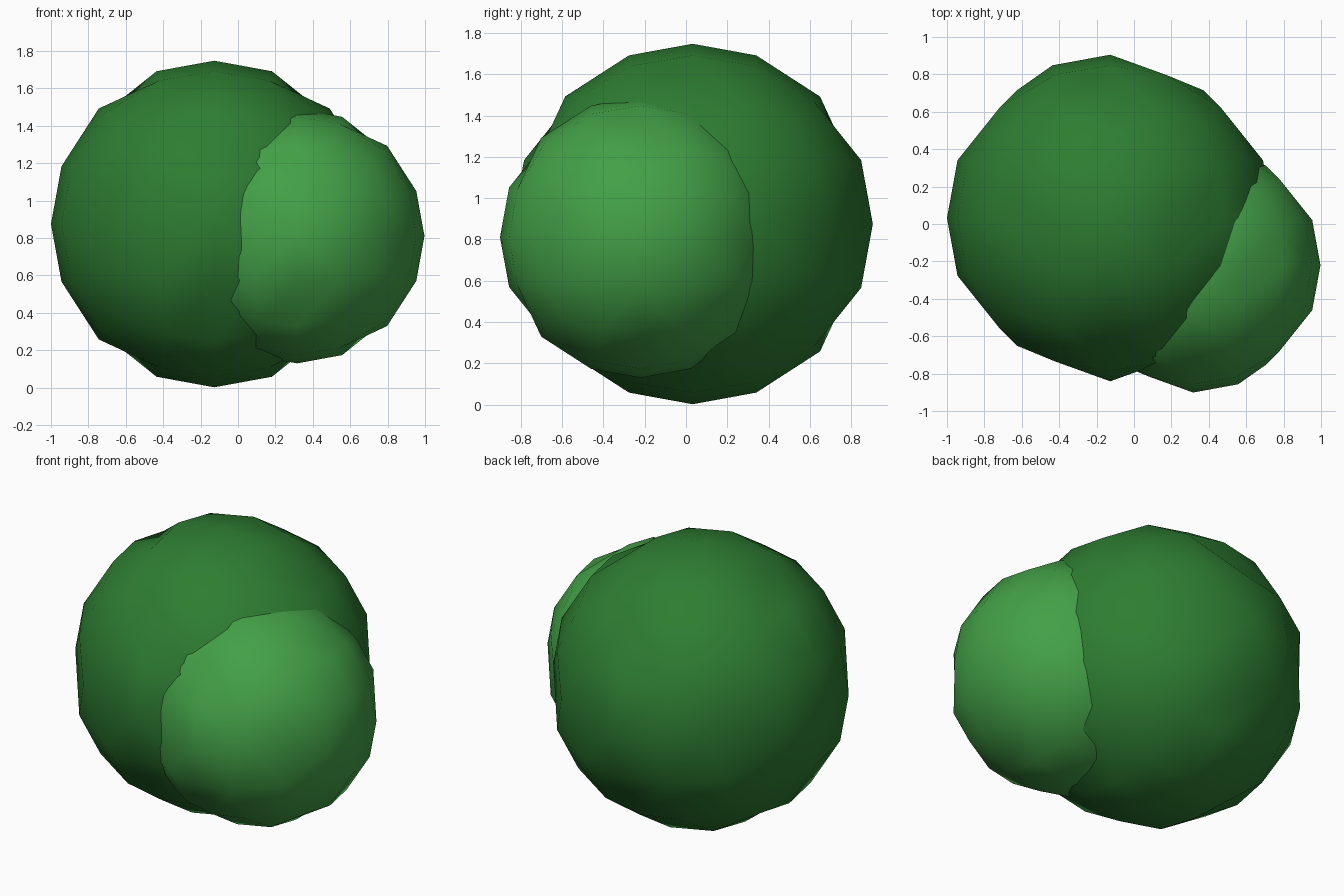
import bpy, bmesh
from math import sqrt
from mathutils import Vector

if "Cube" in bpy.data.objects:
    bpy.data.objects.remove(bpy.data.objects["Cube"])


def material(name, rgb):
    m = bpy.data.materials.new(name)
    m.diffuse_color = (*rgb, 1)
    m.use_nodes = True
    m.node_tree.nodes["Principled BSDF"].inputs["Base Color"].default_value = m.diffuse_color
    return m


def spherify(p):
    x, y, z = p
    X, Y, Z = x * x, y * y, z * z
    return Vector((x * sqrt(1 - Y / 2 - Z / 2 + Y * Z / 3),
                   y * sqrt(1 - X / 2 - Z / 2 + X * Z / 3),
                   z * sqrt(1 - X / 2 - Y / 2 + X * Y / 3)))


def find(bm, p):
    return min(bm.verts, key=lambda v: (v.co - Vector(p)).length)


def leaf_ball(name, centre, radius, mat, keep):
    # cube with a 4 x 4 grid on each side, rounded to a ball
    bm = bmesh.new()
    bmesh.ops.create_cube(bm, size=2)
    bmesh.ops.subdivide_edges(bm, edges=bm.edges[:], cuts=3, use_grid_fill=True)
    # ridges of the upright great circles turned across, for a chipped outline
    for s in (-1, 1):
        for t in (-1, 1):
            for p, q in (((s * .5, 0, t), (s, 0, t)), ((0, s, t), (0, s, t * .5))):
                a, b = find(bm, p), find(bm, q)
                e = next(e for e in a.link_edges if e.other_vert(a) == b)
                for f, start in zip(e.link_faces[:], (a, b)):
                    vs = f.verts[:]
                    bmesh.utils.face_split(f, start, vs[(vs.index(start) + 2) % 4])
                bmesh.utils.edge_rotate(e)
    # coarser corners round the middle
    targetmap = {}
    for s in (-1, 1):
        for t in (-1, 1):
            if (s, t) != keep:
                targetmap[find(bm, (s * .5, t, 0))] = find(bm, (s, t, 0))
    for v in bm.verts:
        x, y, z = v.co
        if z == 0 and abs(x) == 1 and abs(y) == 1:
            v.co = (x * .572, y * .782, 0)
        else:
            v.co = spherify(v.co)
    bmesh.ops.weld_verts(bm, targetmap=targetmap)
    bmesh.ops.triangulate(bm, faces=bm.faces[:])
    bmesh.ops.recalc_face_normals(bm, faces=bm.faces[:])
    for f in bm.faces:
        f.smooth = True
    for v in bm.verts:
        v.co = v.co * radius + Vector(centre)
    me = bpy.data.meshes.new(name)
    bm.to_mesh(me)
    bm.free()
    me.materials.append(mat)
    bpy.context.collection.objects.link(bpy.data.objects.new(name, me))


# large dark ball and smaller light ball of the bush
leaf_ball("large_foliage", (-.127, .032, .875), .873,
          material("dark_green", (.027, .205, .032)), (-1, 1))
leaf_ball("small_foliage", (.316, -.22, .811), .681,
          material("light_green", (.056, .352, .063)), (1, -1))
